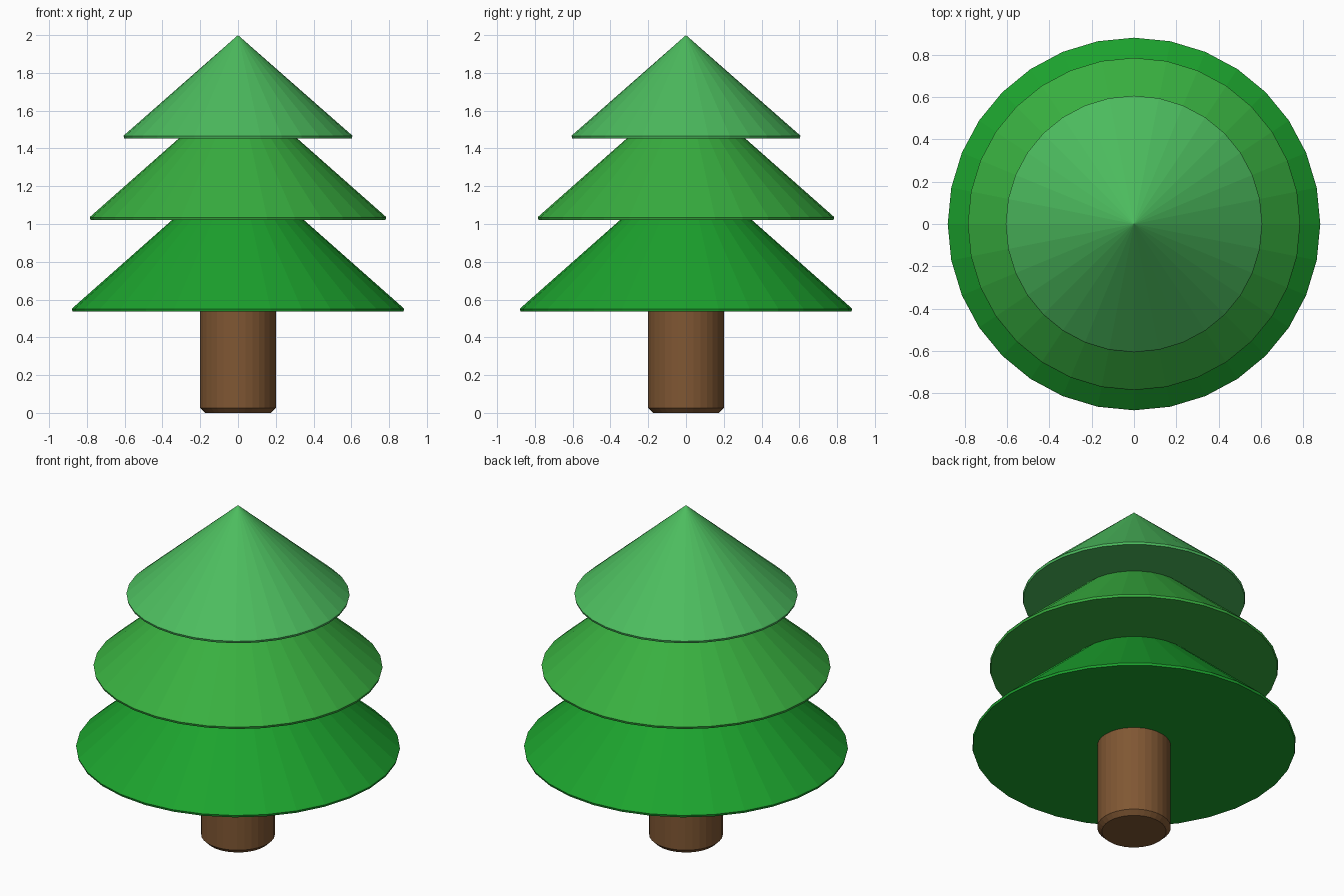
import bpy, bmesh, math

if "Cube" in bpy.data.objects:
    bpy.data.objects.remove(bpy.data.objects["Cube"])

SIDES = 32


def material(name, rgb):
    m = bpy.data.materials.new(name)
    m.diffuse_color = (*rgb, 1.0)
    m.use_nodes = True
    m.node_tree.nodes["Principled BSDF"].inputs["Base Color"].default_value = m.diffuse_color
    return m


def lathe(name, profile, mat):
    """Closed flat-shaded solid of revolution from (radius, z) points, bottom to top."""
    bm = bmesh.new()
    rings = []
    for r, z in profile:
        if r == 0:
            rings.append([bm.verts.new((0, 0, z))] * SIDES)
        else:
            rings.append([bm.verts.new((r * math.cos(2 * math.pi * i / SIDES),
                                        r * math.sin(2 * math.pi * i / SIDES), z))
                          for i in range(SIDES)])
    for a, b in zip(rings, rings[1:]):
        for i in range(SIDES):
            j = (i + 1) % SIDES
            quad = [a[i], a[j], b[j], b[i]]
            bm.faces.new(list(dict.fromkeys(quad)))
    # Cap the open ends
    bm.faces.new(rings[0][::-1])
    if profile[-1][0] > 0:
        bm.faces.new(rings[-1])
    bmesh.ops.recalc_face_normals(bm, faces=bm.faces)
    me = bpy.data.meshes.new(name)
    bm.to_mesh(me)
    bm.free()
    me.materials.append(mat)
    ob = bpy.data.objects.new(name, me)
    bpy.context.collection.objects.link(ob)
    return ob


# Trunk with a chamfered foot
lathe("trunk", [(0.175, 0), (0.2, 0.025), (0.2, 0.56)],
      material("bark", (0.214, 0.095, 0.033)))

# Three foliage cones, each with a thin rim: name, radius, base z, tip z, colour
tiers = [
    ("lower_foliage", 0.88, 0.537, 1.33, (0.0116, 0.367, 0.027)),
    ("middle_foliage", 0.785, 1.022, 1.73, (0.04, 0.434, 0.051)),
    ("upper_foliage", 0.606, 1.453, 2.0, (0.073, 0.507, 0.113)),
]
for name, r, z, tip, rgb in tiers:
    lathe(name, [(r - 0.004, z), (r, z + 0.013), (r - 0.004, z + 0.018), (0, tip)],
          material(name + "_green", rgb))
